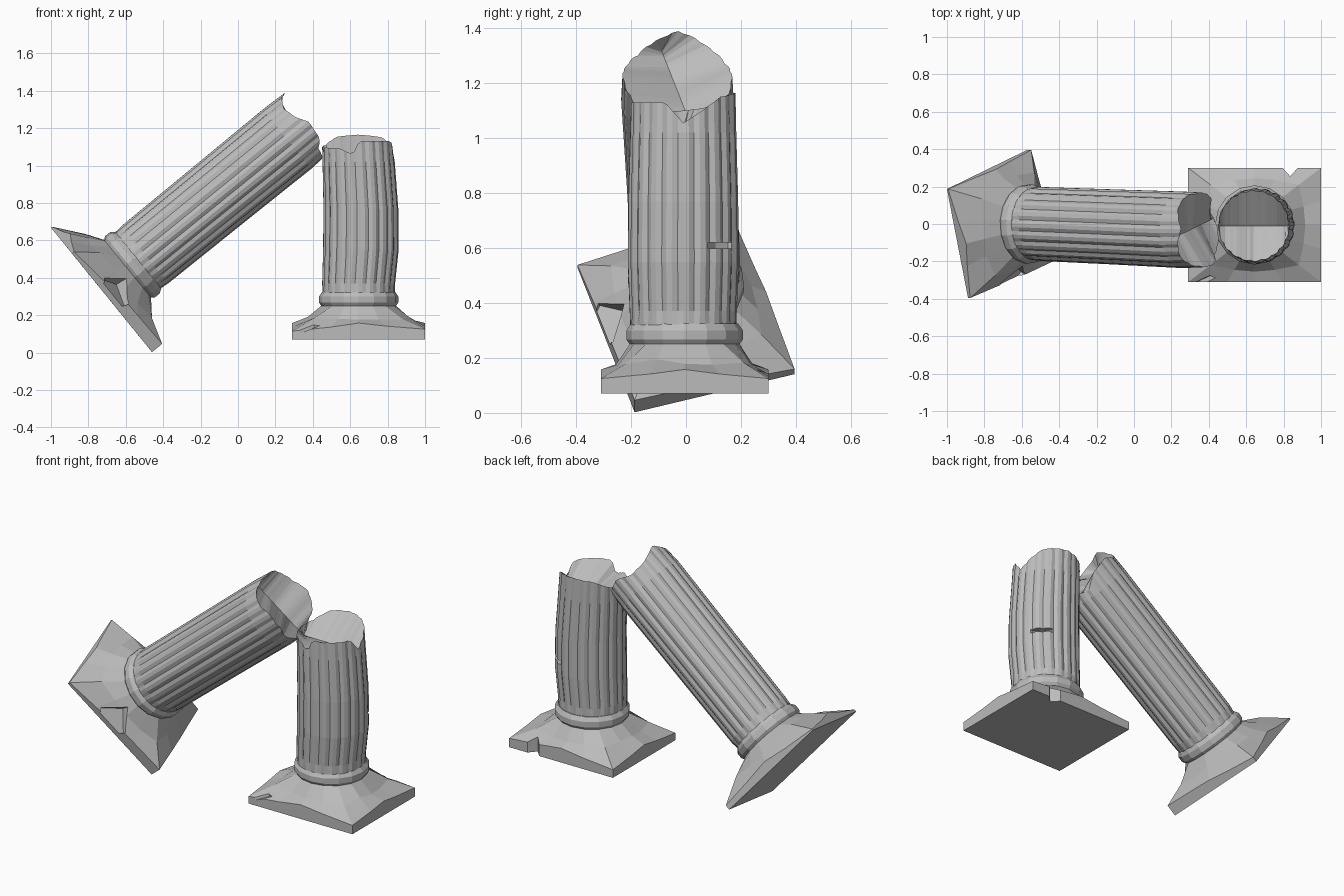
import bpy, bmesh, math, random
from mathutils import Matrix, Vector

random.seed(4)
cube = bpy.data.objects.get("Cube")
if cube:
    bpy.data.objects.remove(cube)

stone = bpy.data.materials.new("grey stone")
stone.use_nodes = True
stone.diffuse_color = (0.5, 0.5, 0.5, 1)
bsdf = stone.node_tree.nodes["Principled BSDF"]
bsdf.inputs["Base Color"].default_value = (0.5, 0.5, 0.5, 1)
bsdf.inputs["Roughness"].default_value = 0.9


def finish(bm, name, matrix):
    bmesh.ops.remove_doubles(bm, verts=bm.verts[:], dist=0.0005)
    bmesh.ops.recalc_face_normals(bm, faces=bm.faces[:])
    mesh = bpy.data.meshes.new(name)
    bm.to_mesh(mesh)
    bm.free()
    mesh.materials.append(stone)
    obj = bpy.data.objects.new(name, mesh)
    bpy.context.collection.objects.link(obj)
    obj.matrix_world = matrix
    return obj


def bridge(bm, low, high):
    n = len(low)
    for i in range(n):
        j = (i + 1) % n
        bm.faces.new((low[i], low[j], high[j], high[i]))


def lerp_keys(keys, a):
    for (a0, v0), (a1, v1) in zip(keys, keys[1:]):
        if a0 <= a <= a1:
            return v0 + (v1 - v0) * (a - a0) / (a1 - a0)
    return keys[-1][1]


# Square plinth that sweeps up into a round neck and collar
def plinth(name, matrix, corner_heights, mid_height):
    bm = bmesh.new()
    n = 16
    half_x, half_y = 0.355, 0.305

    def ring(blend, scale, radius, height):
        verts = []
        for i in range(n):
            a = math.tau * i / n
            c, s = math.cos(a), math.sin(a)
            m = max(abs(c), abs(s))
            square = Vector((c / m * half_x, s / m * half_y)) * scale
            p = square.lerp(Vector((c, s)) * radius, blend)
            verts.append(bm.verts.new((p.x, p.y, height(i))))
        return verts

    def slab_top(i):
        quarter, step = divmod(i, 4)
        near = 1 - abs(step - 2) / 2
        return mid_height + (corner_heights[quarter] - mid_height) * near

    rings = [ring(0, 1, 0, lambda i: 0),
             ring(0, 1, 0, slab_top),
             ring(0.5, 0.85, 0.24, lambda i: 0.115 + random.uniform(-0.012, 0.012)),
             ring(1, 1, 0.2, lambda i: 0.18),
             ring(1, 1, 0.212, lambda i: 0.197),
             ring(1, 1, 0.212, lambda i: 0.23),
             ring(1, 1, 0.195, lambda i: 0.255)]
    bm.faces.new(rings[0][::-1])
    for low, high in zip(rings, rings[1:]):
        bridge(bm, low, high)
    bm.faces.new(rings[-1])
    return finish(bm, name, matrix)


# Fluted shaft with a broken, valley-shaped top
def shaft(name, matrix, levels, rim_keys, valley, end):
    bm = bmesh.new()
    n = 60
    rings = []
    for k, (z, r, dx, dy, groove) in enumerate(levels):
        verts = []
        for i in range(n):
            a = math.tau * i / n
            rad = r * (1 - groove) if i % 3 == 2 else r
            top = z
            if k == len(levels) - 1:
                deg = 360 * i / n
                top = lerp_keys(rim_keys, deg - 360 if deg > 180 else deg)
            verts.append(bm.verts.new((dx + rad * math.cos(a), dy + rad * math.sin(a), top)))
        rings.append(verts)
    bm.faces.new(rings[0][::-1])
    for low, high in zip(rings, rings[1:]):
        bridge(bm, low, high)
    # Valley line across the break, shared by both halves
    rim = rings[-1]
    line = [rim[0]]
    for i in range(1, n // 2):
        line.append(bm.verts.new((rim[i].co.x, end, valley)))
    line.append(rim[n // 2])
    for side in (1, -1):
        for i in range(n // 2):
            face = [rim[side * i], rim[side * (i + 1)], line[i + 1], line[i]]
            unique = list(dict.fromkeys(face))
            bm.faces.new(unique if side > 0 else unique[::-1])
    return finish(bm, name, matrix)


# Chips and cracks, cut as rotated blocks
def chip(target, location, size, rotation, sides=4):
    bm = bmesh.new()
    bmesh.ops.create_cone(bm, cap_ends=True, segments=sides, radius1=1, radius2=1, depth=1)
    rot = Matrix.Rotation(math.radians(rotation[2]), 4, 'Z') @ \
        Matrix.Rotation(math.radians(rotation[1]), 4, 'Y') @ \
        Matrix.Rotation(math.radians(rotation[0]), 4, 'X')
    local = Matrix.Translation(location) @ rot @ Matrix.Diagonal((*size, 1))
    cutter = finish(bm, "chip_cutter", target.matrix_world @ local)
    cutter.hide_render = True
    mod = target.modifiers.new("chip", 'BOOLEAN')
    mod.operation, mod.solver, mod.object = 'DIFFERENCE', 'EXACT', cutter
    bpy.context.view_layer.update()
    deps = bpy.context.evaluated_depsgraph_get()
    mesh = bpy.data.meshes.new_from_object(target.evaluated_get(deps))
    target.modifiers.clear()
    target.data = mesh
    bpy.data.objects.remove(cutter)


# Standing column
stand = Matrix.Translation((0.645, -0.005, 0.07))
base = plinth("standing_plinth", stand, (0.055, 0.05, 0.045, 0.055), 0.088)
chip(base, (0.19, 0.315, 0.05), (0.05, 0.055, 0.4), (0, 0, 0))
chip(base, (-0.24, -0.31, 0.075), (0.09, 0.04, 0.025), (0, -22, 0))

stand_levels = [(0.25, 0.193, 0, -0.005, 0), (0.3, 0.195, 0, -0.005, 0.045),
                (0.48, 0.202, 0.012, -0.005, 0.045), (0.7, 0.2, 0.012, -0.005, 0.045),
                (0.95, 0.193, 0, -0.005, 0.045), (1.04, 0.19, -0.005, -0.005, 0.03)]
stand_rim = [(-180, 1.03), (-120, 1.02), (-98, 0.99), (-88, 1.06), (-20, 1.06), (0, 0.985),
             (45, 1.08), (70, 1.09), (90, 1.095), (125, 1.085), (155, 1.04), (180, 1.03)]
column = shaft("standing_shaft", stand, stand_levels, stand_rim, 0.97, -0.005)
chip(column, (0.15, 0.14, 0.54), (0.04, 0.075, 0.022), (0, 0, 45), 8)

# Toppled column, leaning on the standing one
lean = Matrix(((0.6, -0.178, 0.776, -0.73),
               (0.3, 0.956, 0.0, 0.0),
               (-0.741, 0.227, 0.628, 0.335),
               (0, 0, 0, 1)))
fallen = plinth("leaning_plinth", lean, (0.03, 0.008, 0.015, 0.07), 0.06)
chip(fallen, (-0.03, -0.33, 0.13), (0.1, 0.1, 0.2), (25, 0, 0))

lean_levels = [(0.25, 0.193, 0, 0, 0), (0.3, 0.198, 0, 0, 0.045),
               (0.8, 0.201, -0.005, -0.015, 0.045), (1.28, 0.205, -0.01, -0.03, 0.045),
               (1.36, 0.2, -0.01, -0.03, 0.02)]
lean_rim = [(-180, 1.40), (-150, 1.37), (-125, 1.39), (-107, 1.43), (-75, 1.42), (-60, 1.38),
            (-35, 1.37), (-17, 1.36), (0, 1.34), (15, 1.32), (40, 1.39), (75, 1.41),
            (100, 1.37), (130, 1.38), (163, 1.43), (180, 1.40)]
shaft("leaning_shaft", lean, lean_levels, lean_rim, 1.33, -0.03)
